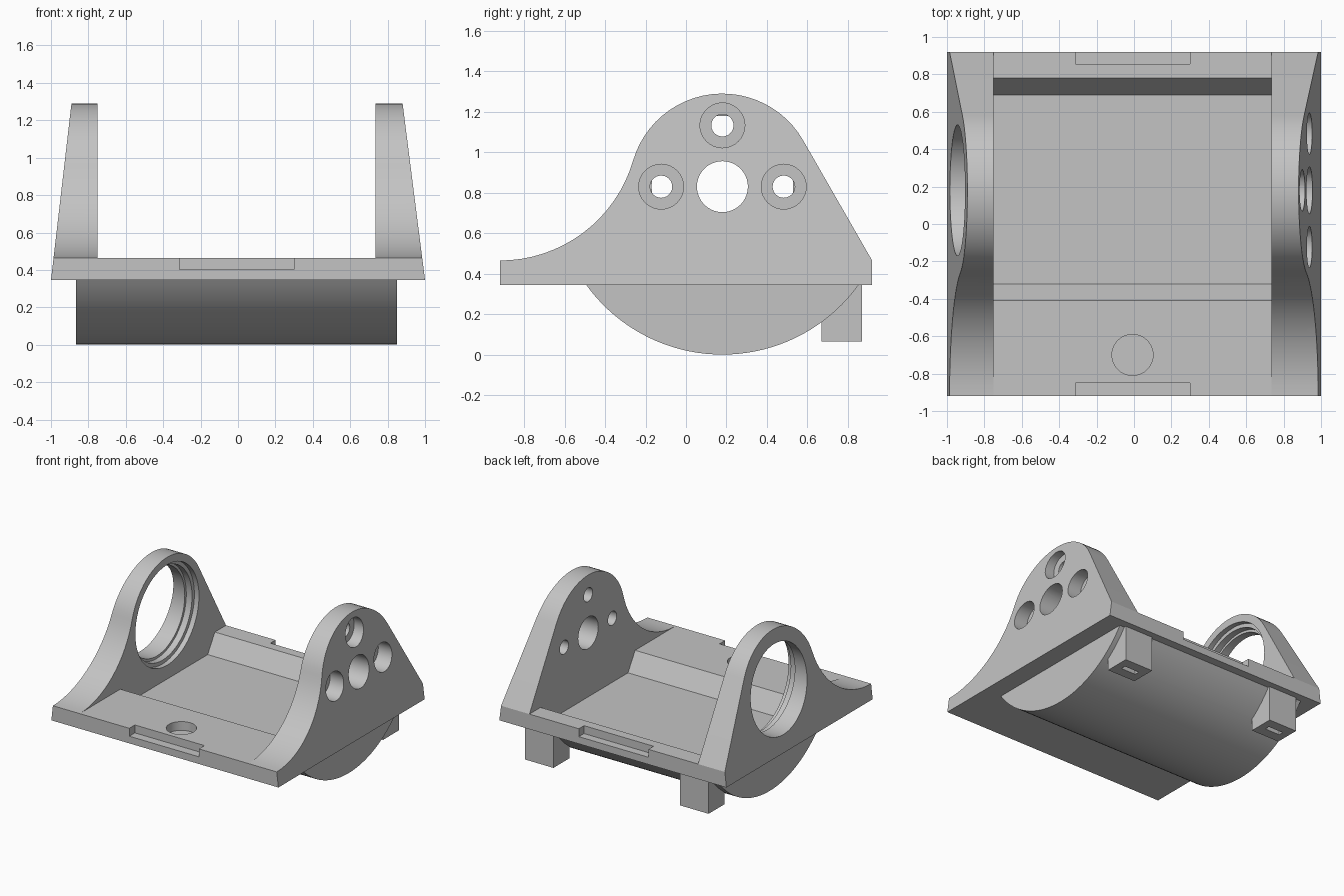
import bpy, bmesh, math

if "Cube" in bpy.data.objects:
    bpy.data.objects.remove(bpy.data.objects["Cube"])

grey = bpy.data.materials.new("light_grey")
grey.use_nodes = True
colour = (0.55, 0.55, 0.55, 1)
grey.diffuse_color = colour
grey.node_tree.nodes["Principled BSDF"].inputs["Base Color"].default_value = colour

AXIS_Y, AXIS_Z = 0.18, 0.83      # shared axis of the bores, wall tops and drum
PLATE_BOTTOM, PLATE_TOP = 0.345, 0.465
LEFT_IN, RIGHT_IN = 0.735, -0.75  # inner faces of the side walls


def make_object(name, bm):
    bmesh.ops.recalc_face_normals(bm, faces=bm.faces)
    mesh = bpy.data.meshes.new(name)
    bm.to_mesh(mesh)
    bm.free()
    mesh.materials.append(grey)
    obj = bpy.data.objects.new(name, mesh)
    bpy.context.collection.objects.link(obj)
    return obj


def prism(name, profile, x_low, x_high):
    """Extrude a (y, z) profile along x; the ends may slope with height."""
    bm = bmesh.new()
    ends = [[bm.verts.new((x(z) if callable(x) else x, y, z)) for y, z in profile]
            for x in (x_low, x_high)]
    for end in ends:
        bm.faces.new(end)
    for i in range(len(profile)):
        j = (i + 1) % len(profile)
        bm.faces.new((ends[0][i], ends[0][j], ends[1][j], ends[1][i]))
    return make_object(name, bm)


def arc(cy, cz, radius, start, end, steps):
    angles = [start + (end - start) * i / steps for i in range(steps + 1)]
    return [(cy + radius * math.cos(a), cz + radius * math.sin(a)) for a in angles]


def box(name, x0, x1, y0, y1, z0, z1):
    return prism(name, [(y0, z0), (y1, z0), (y1, z1), (y0, z1)], x0, x1)


def bore(name, y, z, radius, x0, x1, steps=40):
    return prism(name, arc(y, z, radius, 0, math.tau, steps)[:-1], x0, x1)


def combine(target, tool, operation):
    mod = target.modifiers.new(tool.name, "BOOLEAN")
    mod.operation = operation
    mod.solver = "EXACT"
    mod.object = tool
    bpy.context.view_layer.update()
    graph = bpy.context.evaluated_depsgraph_get()
    mesh = bpy.data.meshes.new_from_object(target.evaluated_get(graph))
    target.modifiers.clear()
    target.data = mesh
    bpy.data.objects.remove(tool)


# Side outline: concave front sweep, round top, straight slope down to the back
TOP_R, SWEEP_R = 0.46, 0.686
sweep_z = PLATE_TOP + SWEEP_R
join = math.atan2(sweep_z - AXIS_Z, -0.92 - AXIS_Y)
back_dy, back_dz = 0.92 - AXIS_Y, PLATE_TOP - AXIS_Z
tangent = math.atan2(back_dz, back_dy) + math.acos(TOP_R / math.hypot(back_dy, back_dz))
outline = [(0.92, PLATE_BOTTOM), (-0.92, PLATE_BOTTOM)]
outline += arc(-0.92, sweep_z, SWEEP_R, -math.pi / 2, join - math.pi, 16)
outline += arc(AXIS_Y, AXIS_Z, TOP_R, join, tangent, 24)[1:]
outline.append((0.92, PLATE_TOP))
cradle = prism("cradle_body", outline,
               lambda z: -1 + 0.116 * (z - PLATE_BOTTOM),
               lambda z: 1 - 0.127 * (z - PLATE_BOTTOM))

# Rounded drum underneath, reaching a little into the plate
DRUM_R, DRUM_TOP = 0.83, 0.38
half = math.acos((AXIS_Z - DRUM_TOP) / DRUM_R)
down = -math.pi / 2
drum = prism("drum", arc(AXIS_Y, AXIS_Z, DRUM_R, down - half, down + half, 40), -0.865, 0.85)
combine(cradle, drum, "UNION")

# Two square feet at the back, each with a slot in its underside
for side in (-1, 1):
    x = side * 0.683
    combine(cradle, box("foot", x - 0.125, x + 0.125, 0.67, 0.87, 0.065, 0.38), "UNION")
    combine(cradle, box("foot_slot", x - 0.065, x + 0.065, 0.75, 0.79, 0, 0.16), "DIFFERENCE")

# Open channel between the walls with a sunken floor
channel = [(-1, PLATE_TOP), (-0.41, PLATE_TOP), (-0.32, 0.32), (0.69, 0.32),
           (0.78, PLATE_TOP), (1, PLATE_TOP), (1, 1.5), (-1, 1.5)]
combine(cradle, prism("channel", channel, RIGHT_IN, LEFT_IN), "DIFFERENCE")

# Stepped bearing bore in the right wall
for radius, x_outer in ((0.4, -0.79), (0.37, -0.84), (0.35, -1.2)):
    combine(cradle, bore("bearing_bore", AXIS_Y, AXIS_Z, radius, x_outer, -0.6, 56), "DIFFERENCE")

# Shaft hole and three counterbored screw holes in the left wall
combine(cradle, bore("shaft_hole", AXIS_Y, AXIS_Z, 0.126, 0.6, 1.2), "DIFFERENCE")
for dy, dz in ((-0.303, 0), (0.303, 0), (0, 0.303)):
    y, z = AXIS_Y + dy, AXIS_Z + dz
    combine(cradle, bore("screw_hole", y, z, 0.055, 0.6, 1.2, 24), "DIFFERENCE")
    combine(cradle, bore("counterbore", y, z, 0.111, 0.82, 1.2, 32), "DIFFERENCE")

# Shallow notches in the front and back edges
for y0, y1 in ((-1, -0.85), (0.855, 1)):
    combine(cradle, box("edge_notch", -0.313, 0.3, y0, y1, 0.402, 0.6), "DIFFERENCE")

# Round pocket in the front rim
bm = bmesh.new()
bmesh.ops.create_cone(bm, cap_ends=True, segments=32, radius1=0.11, radius2=0.11, depth=0.2)
bmesh.ops.translate(bm, verts=bm.verts, vec=(-0.008, -0.7, 0.495))
combine(cradle, make_object("pocket", bm), "DIFFERENCE")

bpy.ops.object.select_all(action="DESELECT")
cradle.select_set(True)
bpy.context.view_layer.objects.active = cradle
bpy.ops.object.shade_smooth_by_angle(angle=math.radians(25))
